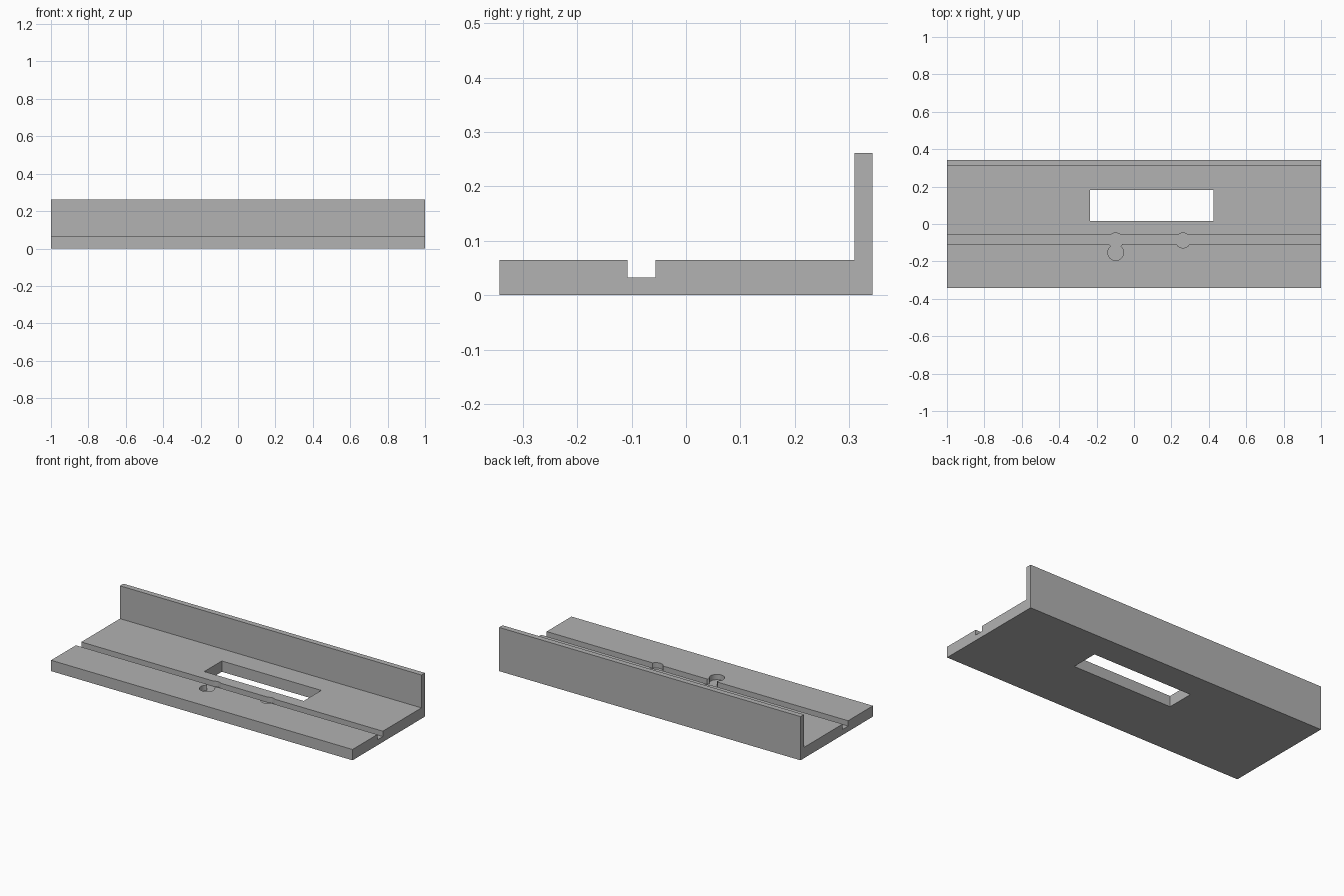
import bpy
import bmesh
from mathutils import Matrix, Vector

cube = bpy.data.objects.get("Cube")
if cube:
    bpy.data.objects.remove(cube, do_unlink=True)

# Main dimensions
HALF_X, HALF_Y = 1.0, 0.343
PLATE_TOP, POCKET_FLOOR, WALL_TOP = 0.065, 0.033, 0.262
WALL_FRONT = 0.31
ABOVE = 0.15

grey = bpy.data.materials.new("plain_grey")
grey.use_nodes = True
colour = (0.445, 0.445, 0.445, 1)
grey.diffuse_color = colour
grey.node_tree.nodes["Principled BSDF"].inputs["Base Color"].default_value = colour


def add_object(name, bm):
    bmesh.ops.recalc_face_normals(bm, faces=bm.faces)
    mesh = bpy.data.meshes.new(name)
    bm.to_mesh(mesh)
    bm.free()
    mesh.materials.append(grey)
    obj = bpy.data.objects.new(name, mesh)
    bpy.context.collection.objects.link(obj)
    return obj


def box(name, low, high):
    low, high = Vector(low), Vector(high)
    bm = bmesh.new()
    matrix = Matrix.Translation((low + high) / 2) @ Matrix.Diagonal((*(high - low), 1))
    bmesh.ops.create_cube(bm, size=1, matrix=matrix)
    return add_object(name, bm)


def pocket(name, x, y, radius):
    bm = bmesh.new()
    bmesh.ops.create_cone(bm, cap_ends=True, segments=48, radius1=radius, radius2=radius,
                          depth=ABOVE - POCKET_FLOOR,
                          matrix=Matrix.Translation((x, y, (ABOVE + POCKET_FLOOR) / 2)))
    return add_object(name, bm)


# L-shaped plate with back wall and lengthwise groove, extruded along x
profile = [(-HALF_Y, 0), (HALF_Y, 0), (HALF_Y, WALL_TOP), (WALL_FRONT, WALL_TOP),
           (WALL_FRONT, PLATE_TOP), (-0.056, PLATE_TOP), (-0.056, POCKET_FLOOR),
           (-0.108, POCKET_FLOOR), (-0.108, PLATE_TOP), (-HALF_Y, PLATE_TOP)]
bm = bmesh.new()
face = bm.faces.new([bm.verts.new((-HALF_X, y, z)) for y, z in profile])
extruded = bmesh.ops.extrude_face_region(bm, geom=[face], use_keep_orig=True)
moved = [v for v in extruded["geom"] if isinstance(v, bmesh.types.BMVert)]
bmesh.ops.translate(bm, verts=moved, vec=(2 * HALF_X, 0, 0))
plate = add_object("grooved_plate_with_back_wall", bm)

# Through window, round pockets on the groove and the larger pocket beside it
cutters = [
    box("window_cutter", (-0.235, 0.016, -0.1), (0.425, 0.182, ABOVE)),
    pocket("left_pocket_cutter", 0.262, -0.088, 0.04),
    pocket("right_pocket_cutter", -0.098, -0.088, 0.04),
    pocket("large_pocket_cutter", -0.098, -0.153, 0.042),
]
bpy.ops.object.select_all(action="DESELECT")
plate.select_set(True)
bpy.context.view_layer.objects.active = plate
for cutter in cutters:
    cutter.hide_render = True
    cut = plate.modifiers.new(cutter.name, "BOOLEAN")
    cut.operation = "DIFFERENCE"
    cut.solver = "EXACT"
    cut.object = cutter
    bpy.ops.object.modifier_apply(modifier=cut.name)
for cutter in cutters:
    bpy.data.objects.remove(cutter, do_unlink=True)

bpy.ops.object.shade_smooth_by_angle()
